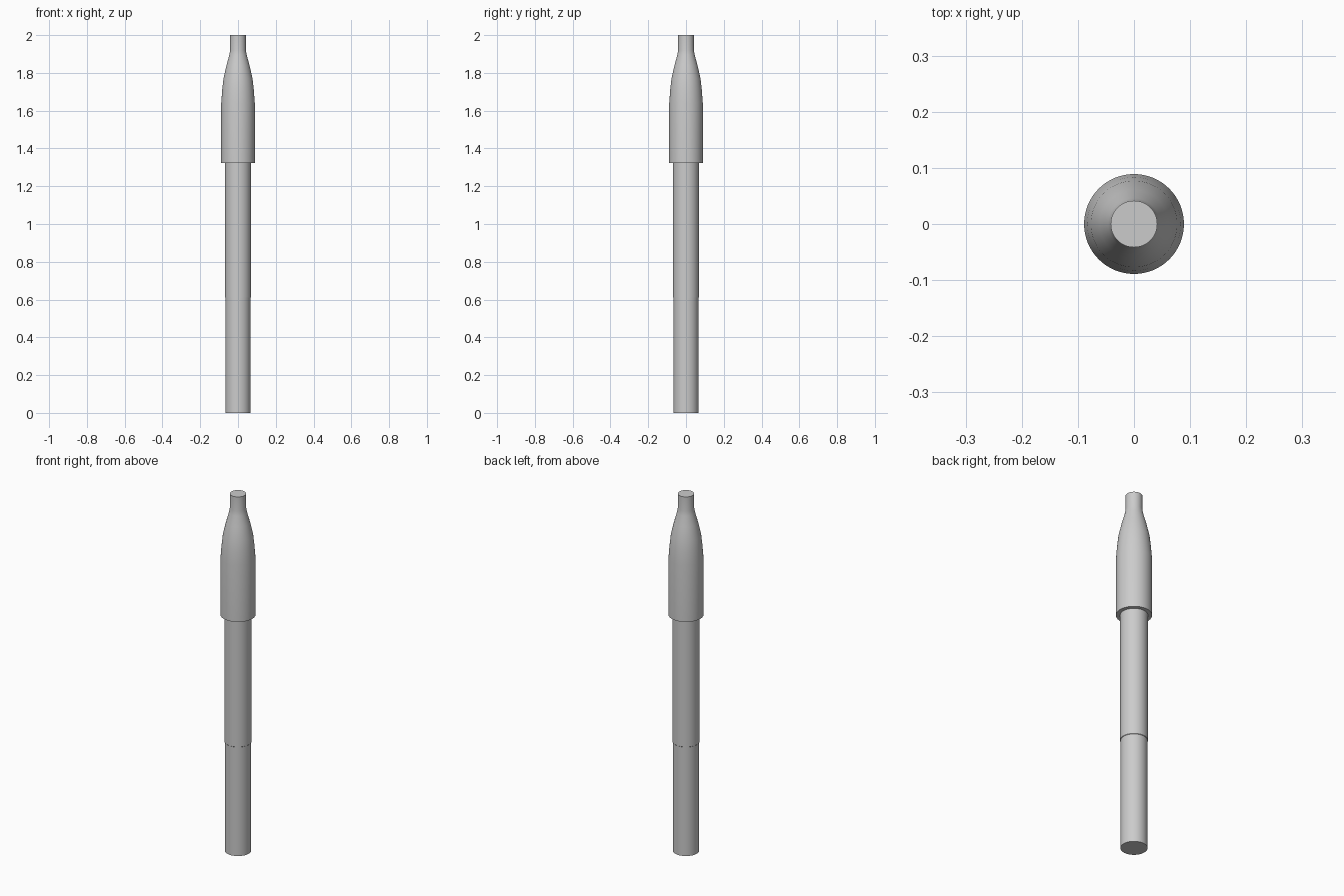
import bpy, bmesh, math
from mathutils import Matrix

cube = bpy.data.objects.get("Cube")
if cube:
    bpy.data.objects.remove(cube, do_unlink=True)

grey = bpy.data.materials.new("plain grey")
grey.use_nodes = True
colour = (0.6, 0.6, 0.6, 1)
grey.diffuse_color = colour
grey.node_tree.nodes["Principled BSDF"].inputs["Base Color"].default_value = colour


def lathe(name, profile, sides=64):
    """Turn a (radius, height) profile into a closed solid."""
    bm = bmesh.new()
    verts = [bm.verts.new((r, 0, z)) for r, z in profile]
    edges = [bm.edges.new(pair) for pair in zip(verts, verts[1:])]
    bmesh.ops.spin(bm, geom=verts + edges, axis=(0, 0, 1), cent=(0, 0, 0),
                   angle=math.tau, steps=sides)
    bmesh.ops.remove_doubles(bm, verts=bm.verts, dist=1e-5)
    bmesh.ops.holes_fill(bm, edges=[e for e in bm.edges if e.is_boundary], sides=0)
    bmesh.ops.recalc_face_normals(bm, faces=bm.faces)
    mesh = bpy.data.meshes.new(name)
    bm.to_mesh(mesh)
    bm.free()
    mesh.materials.append(grey)
    obj = bpy.data.objects.new(name, mesh)
    bpy.context.collection.objects.link(obj)
    bpy.ops.object.select_all(action='DESELECT')
    obj.select_set(True)
    bpy.context.view_layer.objects.active = obj
    bpy.ops.object.shade_smooth_by_angle(angle=math.radians(30))
    return obj


# Long shaft, with a slightly thicker upper half
lathe("shaft", [(0.0665, 0), (0.0665, 0.61), (0.0685, 0.612), (0.0685, 1.33)])

# Wide sleeve that narrows through a shoulder to the straight tip
lathe("tapered_head", [(0.089, 1.322), (0.089, 1.64), (0.0835, 1.71), (0.077, 1.77),
                       (0.061, 1.84), (0.046, 1.895), (0.0415, 1.92), (0.0415, 2.0)])
